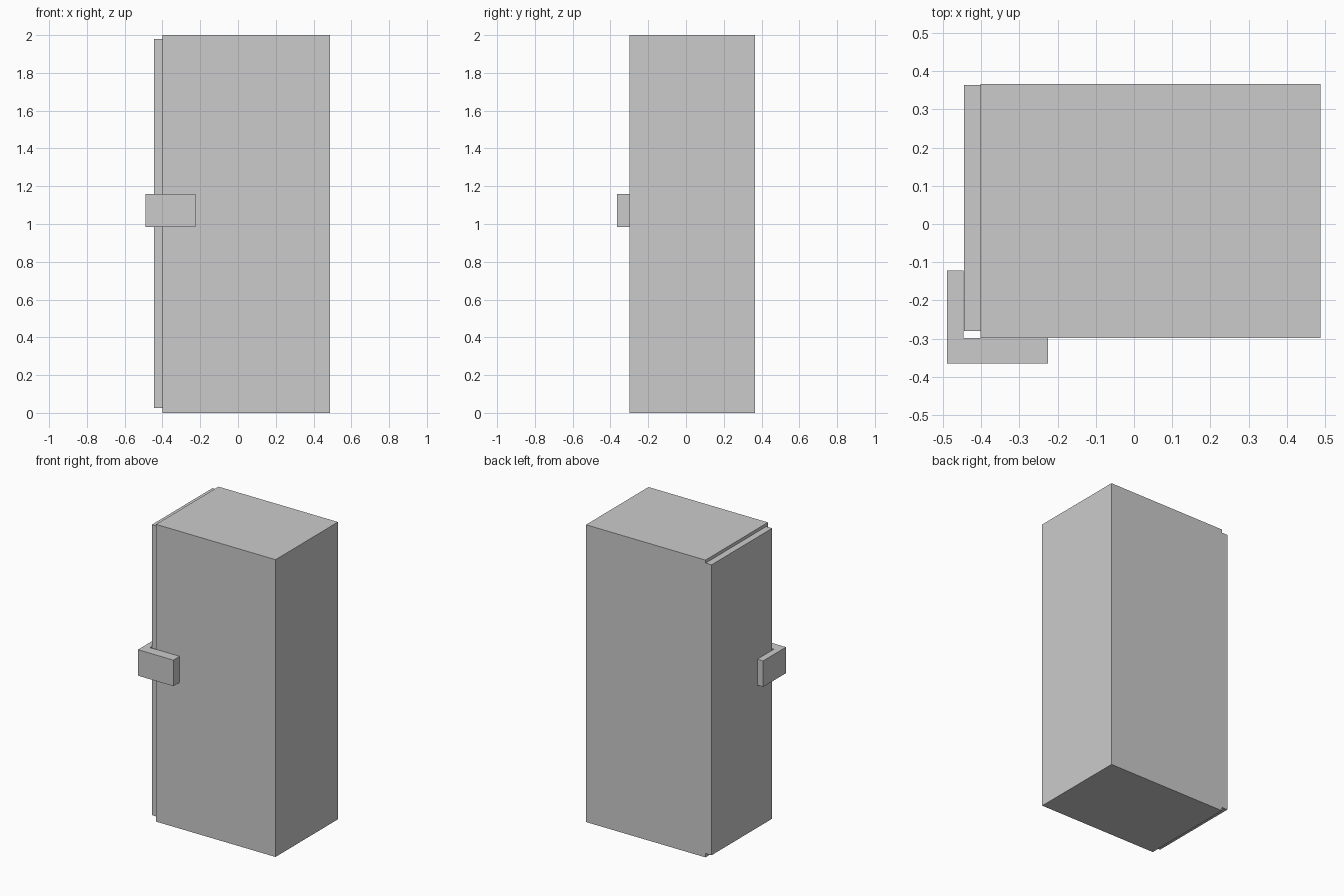
import bpy
import bmesh

if "Cube" in bpy.data.objects:
    bpy.data.objects.remove(bpy.data.objects["Cube"])


def prism(name, outline, z0, z1):
    """Extrude a counter-clockwise XY outline from z0 to z1."""
    bm = bmesh.new()
    face = bm.faces.new([bm.verts.new((x, y, z0)) for x, y in outline])
    result = bmesh.ops.extrude_face_region(bm, geom=[face], use_keep_orig=True)
    top = [v for v in result["geom"] if isinstance(v, bmesh.types.BMVert)]
    bmesh.ops.translate(bm, verts=top, vec=(0, 0, z1 - z0))
    bmesh.ops.recalc_face_normals(bm, faces=bm.faces)
    mesh = bpy.data.meshes.new(name)
    bm.to_mesh(mesh)
    bm.free()
    obj = bpy.data.objects.new(name, mesh)
    bpy.context.collection.objects.link(obj)
    return obj


def rect(x0, x1, y0, y1):
    return [(x0, y0), (x1, y0), (x1, y1), (x0, y1)]


# Cabinet body
prism("cabinet_body", rect(-0.401, 0.488, -0.298, 0.366), 0.0, 2.0)

# Door panel on the left side, slightly smaller than the body
prism("door", rect(-0.445, -0.401, -0.28, 0.364), 0.025, 1.979)

# L-shaped latch wrapping the front corner of the door
latch = [(-0.489, -0.365), (-0.225, -0.365), (-0.225, -0.298),
         (-0.446, -0.298), (-0.446, -0.122), (-0.489, -0.122)]
prism("latch", latch, 0.984, 1.159)
